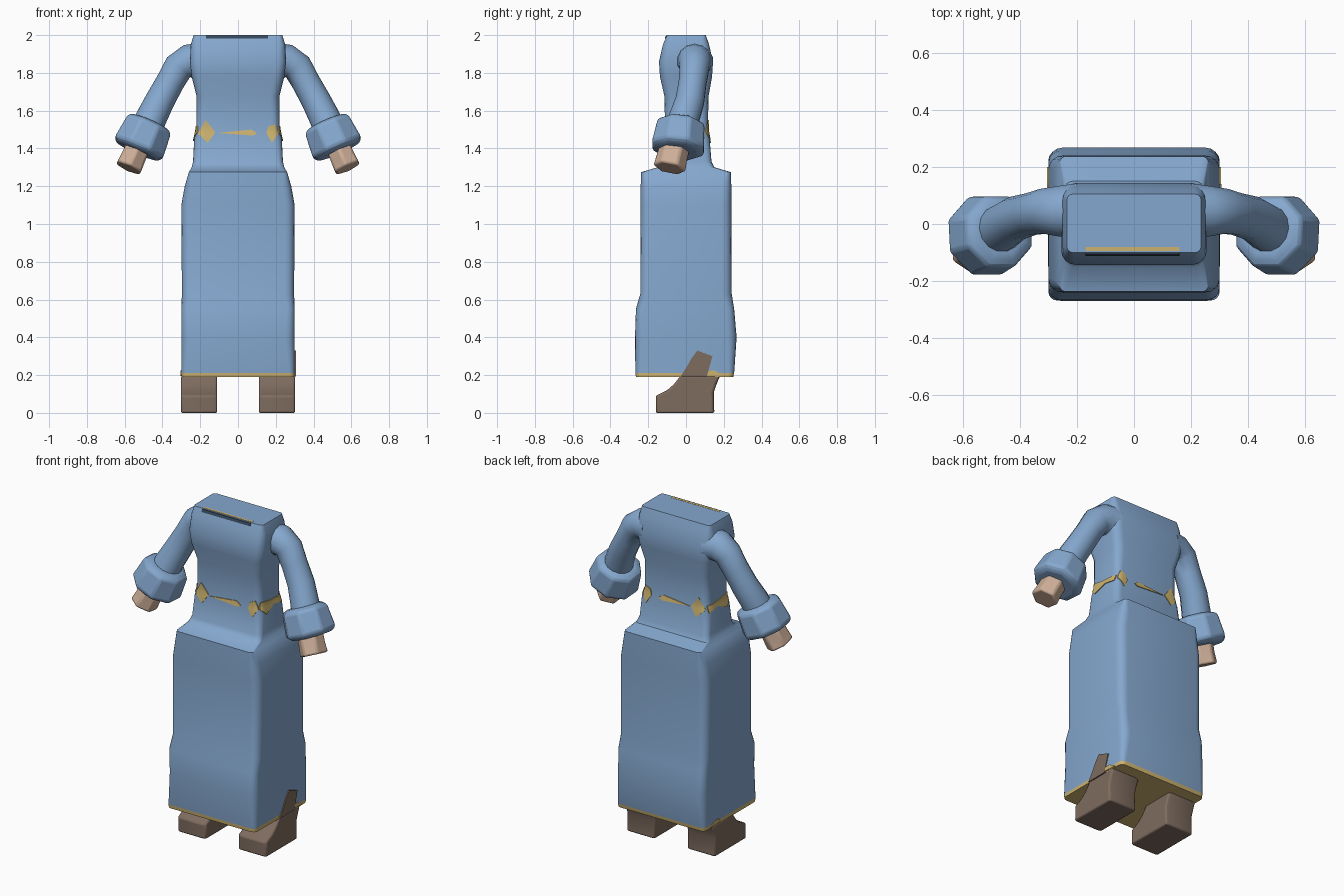
import bpy, bmesh, math
from mathutils import Vector
from mathutils.bvhtree import BVHTree

cube = bpy.data.objects.get("Cube")
if cube:
    bpy.data.objects.remove(cube, do_unlink=True)


def material(name, r, g, b):
    m = bpy.data.materials.new(name)
    m.use_nodes = True
    m.diffuse_color = (r, g, b, 1)
    m.node_tree.nodes["Principled BSDF"].inputs["Base Color"].default_value = (r, g, b, 1)
    return m


BLUE = material("robe blue", 0.235, 0.39, 0.62)
GOLD = material("trim gold", 0.61, 0.45, 0.16)
BROWN = material("shoe brown", 0.21, 0.15, 0.115)
SKIN = material("skin", 0.62, 0.43, 0.32)
DARK = material("neck slit dark blue", 0.035, 0.06, 0.10)


def finish(bm, name, mats, mirror=False, bevel=0, angle=40):
    bmesh.ops.recalc_face_normals(bm, faces=bm.faces)
    mesh = bpy.data.meshes.new(name)
    bm.to_mesh(mesh)
    bm.free()
    ob = bpy.data.objects.new(name, mesh)
    bpy.context.collection.objects.link(ob)
    for m in mats:
        mesh.materials.append(m)
    bpy.ops.object.select_all(action='DESELECT')
    ob.select_set(True)
    bpy.context.view_layer.objects.active = ob
    bpy.ops.object.shade_smooth_by_angle(angle=math.radians(angle))
    if bevel:
        b = ob.modifiers.new("soft edges", 'BEVEL')
        b.width, b.segments = bevel, 2
    if mirror:
        ob.modifiers.new("both sides", 'MIRROR')
    return ob


def loft(rings):
    """Skin a list of closed rings and cap both ends."""
    bm = bmesh.new()
    loops = [[bm.verts.new(p) for p in ring] for ring in rings]
    n = len(loops[0])
    for a, b in zip(loops, loops[1:]):
        for i in range(n):
            j = (i + 1) % n
            bm.faces.new((a[i], a[j], b[j], b[i]))
    bm.faces.new(loops[0])
    bm.faces.new(loops[-1])
    return bm


def rounded_box(z, hx, y0, y1, r, steps=4):
    ring = []
    corners = [(hx - r, y1 - r), (r - hx, y1 - r), (r - hx, y0 + r), (hx - r, y0 + r)]
    for k, (cx, cy) in enumerate(corners):
        for s in range(steps + 1):
            a = (k + s / steps) * math.pi / 2
            ring.append((cx + r * math.cos(a), cy + r * math.sin(a), z))
    return ring


def tube(path, sides, turn=0.0, flat=1.0):
    """Loft rings across a path of (x, y, z, radius)."""
    pts = [Vector(p[:3]) for p in path]
    rings = []
    for i, c in enumerate(pts):
        t = (pts[min(i + 1, len(pts) - 1)] - pts[max(i - 1, 0)]).normalized()
        u = Vector((0, 1, 0)).cross(t).normalized()
        v = t.cross(u)
        r = path[i][3]
        angles = [turn + math.tau * k / sides for k in range(sides)]
        rings.append([c + u * r * flat * math.cos(a) + v * r * math.sin(a) for a in angles])
    return loft(rings)


# Robe: skirt, waist and chest, with a gold hem and underside
sections = [
    (0.19, 0.30, -0.265, 0.25, 0.03), (0.212, 0.30, -0.268, 0.255, 0.03),
    (0.40, 0.30, -0.27, 0.268, 0.05), (0.55, 0.30, -0.265, 0.255, 0.04),
    (0.63, 0.297, -0.242, 0.242, 0.05), (1.10, 0.30, -0.24, 0.24, 0.05),
    (1.20, 0.282, -0.24, 0.24, 0.045), (1.275, 0.26, -0.237, 0.237, 0.02),
    (1.30, 0.245, -0.15, 0.15, 0.03), (1.33, 0.238, -0.13, 0.135, 0.035),
    (1.45, 0.232, -0.118, 0.125, 0.04), (1.50, 0.22, -0.11, 0.115, 0.04),
    (1.68, 0.22, -0.115, 0.12, 0.05), (1.78, 0.245, -0.138, 0.138, 0.05),
    (1.86, 0.255, -0.143, 0.143, 0.05), (1.95, 0.25, -0.122, 0.122, 0.04),
    (2.0, 0.235, -0.10, 0.105, 0.02)]
bm = loft([rounded_box(*s) for s in sections])
for f in bm.faces:
    f.material_index = 1 if f.calc_center_median().z < 0.21 else 0
robe_tree = BVHTree.FromBMesh(bm)
finish(bm, "robe", [BLUE, GOLD])


def patch(name, outline, axis, sign, mat, lift=0.005):
    """Lay a flat outline onto the robe along one axis."""
    bm = bmesh.new()
    direction = Vector((0, 0, 0))
    direction[axis] = -sign
    others = [k for k in range(3) if k != axis]
    verts = []
    for p in outline:
        co = Vector((0, 0, 0))
        co[axis] = 3 * sign
        co[others[0]], co[others[1]] = p
        verts.append(bm.verts.new(co))
    bm.faces.new(verts)
    bmesh.ops.triangulate(bm, faces=bm.faces[:])
    bmesh.ops.subdivide_edges(bm, edges=bm.edges[:], cuts=3, use_grid_fill=True)
    missed = []
    for v in bm.verts:
        hit = robe_tree.ray_cast(v.co, direction)[0]
        if hit is None:
            missed.append(v)
        else:
            v.co = hit - direction * lift
    bmesh.ops.delete(bm, geom=missed, context='VERTS')
    top = bm.faces[:]
    grown = bmesh.ops.extrude_face_region(bm, geom=top)["geom"]
    for v in grown:
        if isinstance(v, bmesh.types.BMVert):
            v.co += direction * (lift + 0.002)
    finish(bm, name, [mat])


# Broken gold belt, showing through at the front, back and sides
for side, sign in (("front", -1), ("back", 1)):
    patch(side + "_belt_strip", [(-0.11, 1.482), (0.08, 1.468), (0.10, 1.48), (0.07, 1.50)], 1, sign, GOLD)
    patch(side + "_belt_right", [(-0.213, 1.48), (-0.16, 1.43), (-0.12, 1.485),
                                 (-0.17, 1.55), (-0.185, 1.51)], 1, sign, GOLD)
    patch(side + "_belt_left", [(0.15, 1.48), (0.18, 1.43), (0.213, 1.48),
                                (0.195, 1.53), (0.16, 1.515)], 1, sign, GOLD)
for side, sign in (("left", 1), ("right", -1)):
    patch(side + "_side_belt", [(-0.10, 1.48), (-0.06, 1.44), (0.02, 1.475), (0.10, 1.46),
                                (0.10, 1.50), (0.0, 1.505), (-0.09, 1.52)], 0, sign, GOLD)
    patch(side + "_hem_notch", [(0.10, 0.20), (0.20, 0.195), (0.15, 0.225), (0.11, 0.222)], 0, sign, GOLD)

# Ankle showing through the left side of the skirt
patch("left_ankle_patch", [(-0.03, 0.192), (0.11, 0.192), (0.11, 0.22), (0.14, 0.30),
                           (0.06, 0.33), (0.03, 0.29), (0.0, 0.235)], 0, 1, BROWN, 0.007)

# Slit at the neck
patch("neck_slit", [(-0.17, 1.982), (0.16, 1.982), (0.16, 1.997), (-0.17, 1.997)], 1, -1, DARK)
patch("neck_trim", [(-0.17, -0.095), (0.16, -0.095), (0.16, -0.08), (-0.17, -0.08)], 2, 1, GOLD, 0.001)

# Sleeves, cuffs and hands
sleeve = [(0.20, 0.045, 1.86, 0.10), (0.265, 0.045, 1.86, 0.09), (0.315, 0.045, 1.83, 0.08),
          (0.36, 0.035, 1.75, 0.075), (0.415, 0.02, 1.65, 0.078),
          (0.46, -0.01, 1.56, 0.082), (0.49, -0.03, 1.48, 0.085)]
finish(tube(sleeve, 14), "sleeve", [BLUE], mirror=True, angle=60)

center, axis = Vector((0.50, -0.035, 1.46)), Vector((0.40, -0.12, -0.9)).normalized()
cuff = [(*(center + axis * d), r) for d, r in
        ((-0.09, 0.10), (-0.07, 0.135), (0.06, 0.150), (0.085, 0.12))]
finish(tube(cuff, 8, turn=math.pi / 8), "cuff", [BLUE], mirror=True, bevel=0.012, angle=35)

hand = [(0.52, -0.055, 1.43, 0.085), (0.555, -0.075, 1.35, 0.085), (0.58, -0.088, 1.295, 0.09)]
finish(tube(hand, 6, turn=math.pi / 6, flat=0.88), "hand", [SKIN], mirror=True, bevel=0.012, angle=35)

# Shoes: side profile stretched across the foot
profile = [(-0.16, 0.0), (0.15, 0.0), (0.147, 0.11), (0.165, 0.16), (0.18, 0.195),
           (-0.03, 0.195), (-0.065, 0.15), (-0.10, 0.12), (-0.16, 0.09)]
shoe = loft([[(x, y * k, z) for y, z in profile]
             for x, k in ((0.11, 0.96), (0.13, 1.0), (0.285, 1.0), (0.302, 0.96))])
finish(shoe, "shoe", [BROWN], mirror=True, bevel=0.008, angle=35)
